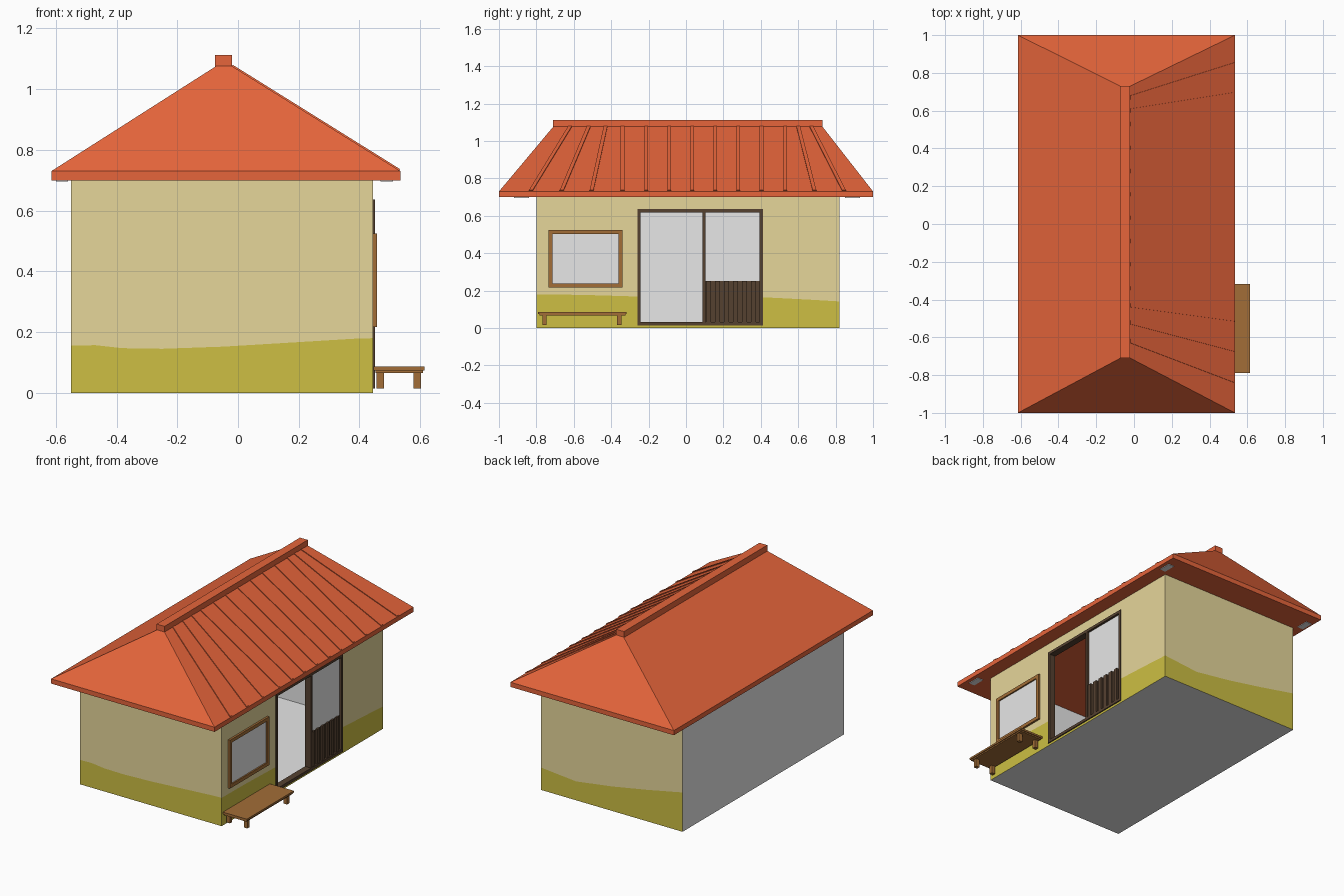
import bpy, bmesh, math
from mathutils import Vector

if "Cube" in bpy.data.objects:
    bpy.data.objects.remove(bpy.data.objects["Cube"])


def mat(name, hexcol):
    lin = []
    for i in (0, 2, 4):
        c = int(hexcol[i:i + 2], 16) / 255
        lin.append(c / 12.92 if c < 0.04 else ((c + 0.055) / 1.055) ** 2.4)
    m = bpy.data.materials.new(name)
    m.diffuse_color = (*lin, 1)
    m.use_nodes = True
    m.node_tree.nodes["Principled BSDF"].inputs["Base Color"].default_value = m.diffuse_color
    return m


PLASTER = mat("plaster", "E6D69A")
OLIVE = mat("olive_base", "CDBF43")
GREY = mat("pale_grey", "E7E7E7")
ROOF = mat("roof_red", "E6653B")
DARK = mat("dark_wood", "554130")
WOOD = mat("brown_wood", "A26D37")


def from_bm(name, bm, mats):
    bmesh.ops.recalc_face_normals(bm, faces=bm.faces)
    me = bpy.data.meshes.new(name)
    bm.to_mesh(me)
    bm.free()
    ob = bpy.data.objects.new(name, me)
    bpy.context.collection.objects.link(ob)
    for m in mats:
        me.materials.append(m)
    return ob


def boxes(name, spans, m):
    """One object from (x0, x1, y0, y1, z0, z1) boxes."""
    bm = bmesh.new()
    for x0, x1, y0, y1, z0, z1 in spans:
        vs = bmesh.ops.create_cube(bm, size=1)["verts"]
        for v in vs:
            v.co = Vector((x1 if v.co.x > 0 else x0, y1 if v.co.y > 0 else y0,
                           z1 if v.co.z > 0 else z0))
    return from_bm(name, bm, [m])


def frame(x0, x1, y0, y1, z0, z1, w):
    """Four bars around an opening in the right wall."""
    return [(x0, x1, y0, y0 + w, z0, z1), (x0, x1, y1 - w, y1, z0, z1),
            (x0, x1, y0 + w, y1 - w, z0, z0 + w), (x0, x1, y0 + w, y1 - w, z1 - w, z1)]


# House shell: ring of columns, split along a wavy painted line
X0, X1, Y0, Y1, TOP = -0.55, 0.445, -0.80, 0.82, 0.70
line = [(X0, Y0, .155), (-.47, Y0, .157), (-.38, Y0, .147), (-.25, Y0, .145),
        (-.05, Y0, .152), (.2, Y0, .167), (.38, Y0, .178),
        (X1, Y0, .18), (X1, -.55, .177), (X1, -.25, .168), (X1, .4, .165), (X1, .65, .152),
        (X1, Y1, .142), (.2, Y1, .12), (-.05, Y1, .155), (-.3, Y1, .2), (X0, Y1, .25)]
bm = bmesh.new()
cols = [[bm.verts.new((x, y, z)) for z in (0, h, TOP)] for x, y, h in line]
for i, a in enumerate(cols):
    b = cols[(i + 1) % len(cols)]
    back = i == len(cols) - 1
    for r in (0, 1):
        f = bm.faces.new((a[r], b[r], b[r + 1], a[r + 1]))
        f.material_index = 2 if back else 1 - r
bm.faces.new([c[0] for c in reversed(cols)]).material_index = 2
house = from_bm("house_walls", bm, [PLASTER, OLIVE, GREY])
# make sure normals point outward before thickening inward
if any(p.normal.z > 0.5 for p in house.data.polygons):
    house.data.flip_normals()
sol = house.modifiers.new("thickness", "SOLIDIFY")
sol.thickness, sol.offset, sol.material_offset = 0.012, -1, 2
sol.use_even_offset = True

# Door opening
cutter = boxes("door_cutter", [(0.40, 0.50, -0.25, 0.405, 0.022, 0.63)], GREY)
cutter.hide_render = True
cutter.hide_viewport = True
cut = house.modifiers.new("door_opening", "BOOLEAN")
cut.object, cut.operation, cut.solver = cutter, "DIFFERENCE", "EXACT"

# Hipped roof with flat underside
EX0, EX1, EZ = -0.615, 0.535, 0.73
RX0, RX1, RY0, RY1, RZ = -0.072, -0.02, -0.71, 0.73, 1.076


def rect(bm, x0, x1, y0, y1, z):
    return [bm.verts.new(c) for c in ((x0, y0, z), (x1, y0, z), (x1, y1, z), (x0, y1, z))]


bm = bmesh.new()
rings = [rect(bm, EX0, EX1, -1, 1, TOP), rect(bm, EX0, EX1, -1, 1, EZ),
         rect(bm, RX0, RX1, RY0, RY1, RZ)]
for a, b in zip(rings, rings[1:]):
    for i in range(4):
        j = (i + 1) % 4
        bm.faces.new((a[i], a[j], b[j], b[i]))
bm.faces.new(rings[0][::-1])
bm.faces.new(rings[2])
from_bm("hip_roof", bm, [ROOF])
boxes("ridge_cap", [(-0.075, -0.02, RY0, RY1, 1.07, 1.112)], ROOF)

# Narrow tile ribs on the right slope, fanning out at both ends
ribs = [(-.83, -.62), (-.665, -.52), (-.505, -.43)]
ribs += [(y, y) for y in (-.34, -.213, -.09, .033, .157, .28, .404, .53)]
ribs += [(.687, .60), (.845, .67)]
bm = bmesh.new()
n = Vector((EZ - RZ, 0, RX1 - EX1)).normalized() * -1
for ye, yr in ribs:
    pts = []
    for off in (-0.004, 0.005):
        for x, y, z in ((EX1 - .004, ye - .01, EZ + .0025), (EX1 - .004, ye + .01, EZ + .0025),
                        (RX1, yr + .01, RZ), (RX1, yr - .01, RZ)):
            pts.append(bm.verts.new(Vector((x, y, z)) + n * off))
    bm.faces.new(pts[3::-1])
    bm.faces.new(pts[4:])
    for i in range(4):
        j = (i + 1) % 4
        bm.faces.new((pts[i], pts[j], pts[4 + j], pts[4 + i]))
from_bm("roof_ribs", bm, [ROOF])

# Small pale patches under the eave corners
boxes("eave_corner_pads", [(cx - .02, cx + .02, cy - .04, cy + .04, .696, .702)
                           for cx in (-0.58, 0.49) for cy in (-0.88, 0.89)], GREY)

# Door frame, centre post and slatted sliding leaf
boxes("door_frame", frame(0.41, 0.452, -0.26, 0.412, 0.014, 0.636, 0.018)
      + [(0.41, 0.452, 0.088, 0.104, 0.03, 0.62)], DARK)
boxes("door_lower_panel", [(0.42, 0.438, 0.10, 0.40, 0.03, 0.252)], DARK)
boxes("door_slats", [(0.43, 0.449, 0.108 + i * 0.048, 0.134 + i * 0.048, 0.03, 0.252)
                     for i in range(6)], DARK)
boxes("door_pane", [(0.43, 0.438, 0.10, 0.40, 0.25, 0.622)], GREY)

# Window with rounded pane
boxes("window_frame", frame(0.44, 0.458, -0.735, -0.34, 0.217, 0.525, 0.022), WOOD)
boxes("window_pane", [(0.442, 0.449, -0.72, -0.355, 0.23, 0.51)], GREY)

# Bench
boxes("bench_top", [(0.447, 0.615, -0.79, -0.317, 0.074, 0.086),
                    (0.453, 0.609, -0.784, -0.323, 0.066, 0.074)], WOOD)
boxes("bench_legs", [(x, x + .025, y, y + .022, 0.015, 0.068)
                     for x in (0.456, 0.578) for y in (-0.767, -0.368)], WOOD)
